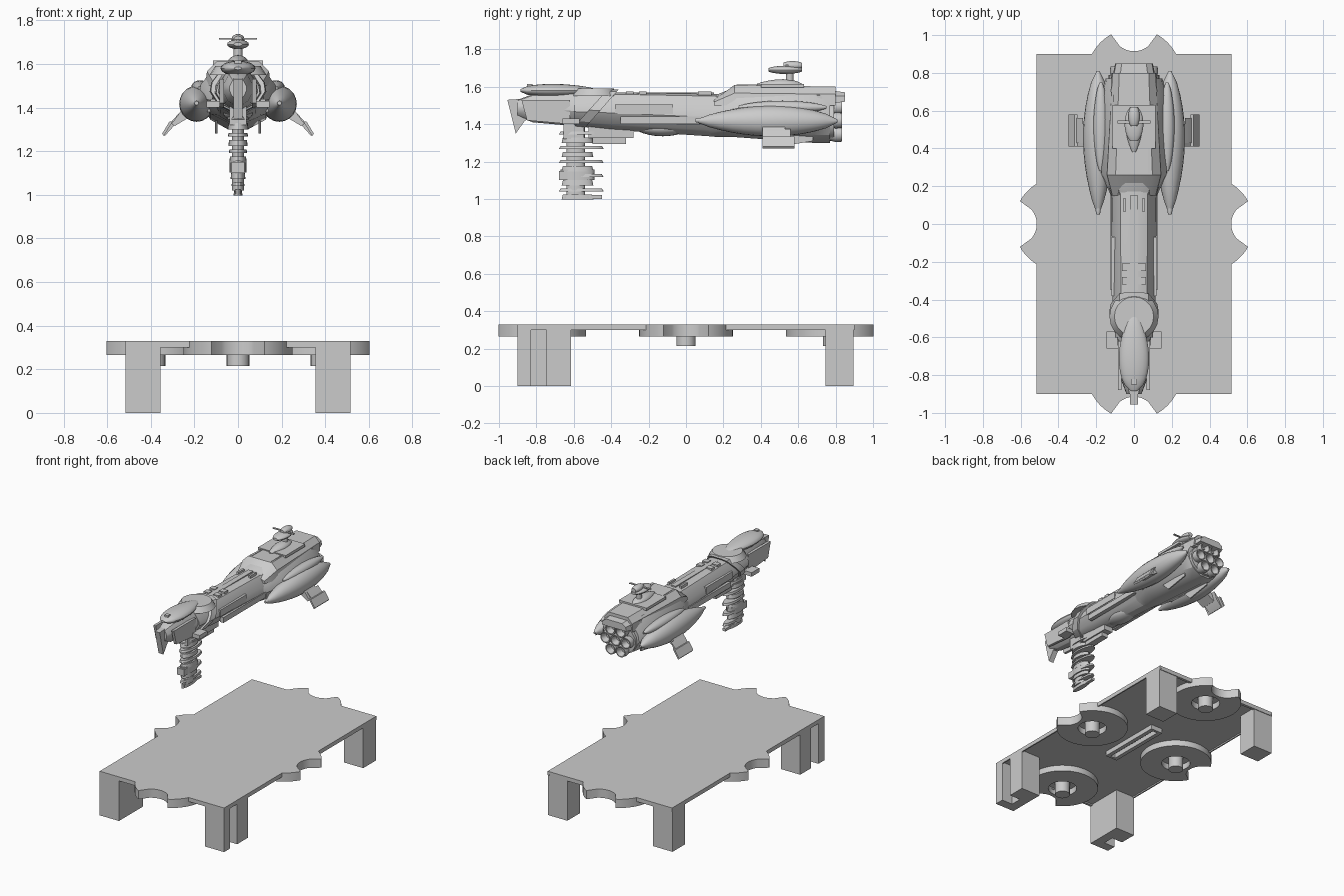
import bpy, bmesh
from math import sin, cos, pi, sqrt
from mathutils import Matrix

cube = bpy.data.objects.get("Cube")
if cube:
    bpy.data.objects.remove(cube)
made = []


def finish(name, bm, mirror=False):
    bmesh.ops.recalc_face_normals(bm, faces=bm.faces)
    mesh = bpy.data.meshes.new(name)
    bm.to_mesh(mesh)
    bm.free()
    part = bpy.data.objects.new(name, mesh)
    bpy.context.collection.objects.link(part)
    if mirror:
        part.modifiers.new("Mirror", 'MIRROR').use_mirror_merge = False
    made.append(part)


def bridge(name, rings, mirror=False, closed=False):
    """Skin a list of equal-length point rings, capping open ends."""
    bm = bmesh.new()
    loops = [[bm.verts.new(point) for point in ring] for ring in rings]
    pairs = list(zip(loops, loops[1:]))
    if closed:
        pairs.append((loops[-1], loops[0]))
    else:
        bm.faces.new(loops[0])
        bm.faces.new(loops[-1])
    for near, far in pairs:
        for i in range(len(near)):
            bm.faces.new((near[i - 1], near[i], far[i], far[i - 1]))
    finish(name, bm, mirror)


def box(name, at, size, mirror=False):
    bm = bmesh.new()
    bmesh.ops.create_cube(bm, size=1, matrix=Matrix.Translation(at) @ Matrix.Diagonal((*size, 1)))
    finish(name, bm, mirror)


def drum(name, at, width, length, depth, taper=1.0, turn=0.0):
    bm = bmesh.new()
    place = Matrix.Translation(at) @ Matrix.Rotation(turn, 4, 'X')
    bmesh.ops.create_cone(bm, cap_ends=True, segments=20, radius1=1, radius2=taper, depth=depth,
                          matrix=place @ Matrix.Diagonal((width, length, 1, 1)))
    finish(name, bm)


def side_cut(name, outline, x, thickness, mirror=False):
    """Plate with a side outline of (y, z) points."""
    bridge(name, [[(x + s * thickness / 2, y, z) for y, z in outline] for s in (-1, 1)], mirror)


def front_cut(name, outline, front, back):
    """Mirrored pair of plates with a front outline of (x, z) points."""
    bridge(name, [[(x, y, z) for x, z in outline] for y in (front, back)], True)


def loft(name, shape, stations, lean=0.0):
    """Skin a section through stations of (y, half width, bottom, top)."""
    bridge(name, [[(u * width, y + lean * v, (low + high + v * (high - low)) / 2)
                   for u, v in shape] for y, width, low, high in stations])


def spindle(name, front, back, width, height, z, x=0.0, blunt=.2, skew=1.0):
    """Rounded body along y with half width and half height at its fattest."""
    rings = []
    for i in range(13):
        t = i / 12
        size = blunt + (1 - blunt) * max(0, sin(pi * t ** skew)) ** .7
        y = front + t * (back - front)
        rings.append([(x + u * width * size, y, z + v * height * size) for u, v in ROUND])
    bridge(name, rings, mirror=x != 0)


def symmetric(half):
    return half + [(-u, v) for u, v in reversed(half)]


ROUND = [(cos(i * pi / 10), sin(i * pi / 10)) for i in range(20)]
HULL = symmetric([(.25, -1), (.7, -.7), (1, -.1), (.95, .3), (.6, .9), (.3, 1)])
DECK = symmetric([(1, -1), (.95, .2), (.65, 1)])

# Display stand: plate, rims and corner legs
box("stand_top", (0, 0, .32), (1.03, 1.8, .02))
box("stand_side_rim", (.51, 0, .31), (.01, 1.8, .02), mirror=True)
for side in (-1, 1):
    box("stand_end_rim", (0, side * .89, .31), (1, .02, .02))
box("rear_leg", (.435, .82, .16), (.16, .15, .32), mirror=True)
box("front_leg_post", (.435, -.865, .16), (.16, .07, .32), mirror=True)
box("front_leg_web", (.39, -.78, .16), (.07, .1, .32), mirror=True)
box("front_leg_flange", (.435, -.68, .16), (.16, .13, .32), mirror=True)


# Notched connector rings with hubs
def edge_radius(angle, outer=.25, notch=.12):
    inside = notch ** 2 - (outer * sin(angle)) ** 2
    if cos(angle) > 0 and inside > 0:
        return min(outer, outer * cos(angle) - sqrt(inside))
    return outer


def connector(cx, cy, turn, hole=.1, low=.265, high=.33):
    rings = []
    for i in range(112):
        angle = i * pi / 56
        c, s, edge = cos(angle + turn), sin(angle + turn), edge_radius(angle)
        rings.append([(cx + c * r, cy + s * r, z)
                      for r, z in ((hole, low), (edge, low), (edge, high), (hole, high))])
    bridge("connector_ring", rings, closed=True)
    drum("connector_hub", (cx, cy, .265), width=.052, length=.052, depth=.1)


for side in (-1, 1):
    connector(0, side * .785, side * pi / 2)
    connector(side * .385, 0, 0 if side > 0 else pi)
    box("centre_rib_end", (0, side * .24, .3), (.05, .02, .05))
box("centre_rib", (.035, 0, .3), (.03, .5, .05), mirror=True)

# Neck and main hull
loft("neck", HULL, [(-.6, .1, 1.39, 1.56), (-.4, .115, 1.37, 1.57), (.2, .12, 1.33, 1.56)])
loft("main_hull", HULL, [(.1, .11, 1.34, 1.54), (.17, .13, 1.33, 1.56), (.27, .18, 1.33, 1.6),
                         (.68, .18, 1.3, 1.59), (.77, .15, 1.3, 1.57)])
loft("dorsal_deck", DECK, [(.15, .12, 1.5, 1.53), (.26, .15, 1.5, 1.61), (.8, .12, 1.5, 1.6)])
loft("tail_canopy", DECK, [(.7, .13, 1.5, 1.59), (.85, .1, 1.52, 1.57)])
box("deck_plate", (0, .515, 1.605), (.23, .23, .02))
box("deck_rail", (.08, .45, 1.607), (.01, .36, .01), mirror=True)

# Neck panels and keel
box("neck_side_panel", (.1, -.225, 1.48), (.04, .31, .05), mirror=True)
box("neck_armour", (.11, -.1, 1.42), (.03, .5, .04), mirror=True)
box("neck_top_fin", (.05, .1, 1.56), (.015, .07, .03), mirror=True)
box("neck_spine", (0, -.1, 1.56), (.04, .5, .02))
for y in (-.3, -.23):
    box("neck_hatch", (.04, y, 1.565), (.045, .04, .02), mirror=True)
spindle("keel_pod", front=-.27, back=.02, width=.07, height=.045, z=1.38)
box("keel_block", (0, -.4, 1.36), (.07, .24, .07))
box("keel_step", (0, -.41, 1.31), (.05, .18, .03))

# Collar and head
loft("collar", HULL, [(-.51, .125, 1.385, 1.585), (-.45, .13, 1.38, 1.585)], lean=.09)
drum("crown", (0, -.49, 1.57), width=.13, length=.13, depth=.04, taper=.8)
loft("head", HULL, [(-.9, .04, 1.44, 1.53), (-.82, .07, 1.41, 1.56), (-.6, .09, 1.39, 1.57)])
spindle("head_hood", front=-.885, back=-.48, width=.08, height=.035, z=1.58, skew=.8)
box("hood_sight", (0, -.835, 1.6), (.03, .03, .03))
side_cut("beak", [(-.955, 1.53), (-.91, 1.35), (-.86, 1.42), (-.8, 1.43), (-.8, 1.54)],
         x=0, thickness=.04)
side_cut("cheek_plate", [(-.88, 1.53), (-.85, 1.42), (-.62, 1.4), (-.62, 1.53)],
         x=.075, thickness=.02, mirror=True)
box("shoulder_lug", (.11, -.615, 1.415), (.07, .09, .03), mirror=True)

# Hanging mast: a core carrying alternating wide and narrow plates that thin downward
drum("mast_core", (0, -.59, 1.2), width=.028, length=.05, depth=.36)
box("mast_mount", (0, -.6, 1.37), (.08, .11, .1))
for i in range(10):
    wide = i % 2
    z = 1.01 + i * .038
    drum("mast_plate", (0, -.58 + .02 * wide, z), width=.02 + .03 * sqrt(i / 9),
         length=.085 + .035 * wide, depth=.028 - .012 * wide, taper=.92)
drum("mast_ball", (0, -.58, 1.13), width=.038, length=.09, depth=.055)
box("mast_sensor", (0, -.64, 1.125), (.06, .08, .05))
box("mast_foot", (0, -.55, 1.01), (.025, .2, .02))

# Side pods
spindle("side_pod", front=.06, back=.81, width=.08, height=.083, z=1.417, x=.19,
        blunt=.1, skew=1.1)
spindle("pod_muzzle", front=.05, back=.15, width=.015, height=.015, z=1.42, x=.19, blunt=.6)
spindle("pod_cap", front=.28, back=.75, width=.04, height=.035, z=1.49, x=.175)
box("pod_strut", (.15, .47, 1.4), (.1, .45, .04), mirror=True)

# Swept-down wings
front_cut("wing_root", [(.2, 1.4), (.25, 1.4), (.305, 1.325), (.29, 1.315), (.2, 1.37)],
          front=.41, back=.53)
front_cut("wing_blade", [(.27, 1.375), (.31, 1.33), (.345, 1.275), (.335, 1.27), (.29, 1.32)],
          front=.43, back=.56)
front_cut("wing_tip", [(.3, 1.335), (.315, 1.335), (.348, 1.28), (.34, 1.27)],
          front=.41, back=.58)
side_cut("belly_fin", [(.44, 1.34), (.68, 1.34), (.68, 1.31), (.5, 1.28)],
         x=.1, thickness=.01, mirror=True)

# Engine cluster: one nozzle in the middle of six
drum("engine_bulkhead", (0, .76, 1.42), width=.135, length=.11, depth=.06, turn=pi / 2)
for i in range(7):
    angle, reach = i * pi / 3, .085 if i else 0
    x, z = reach * cos(angle), 1.42 + reach * sin(angle)
    lathe = ((.03, .76), (.043, .8), (.04, .835), (.033, .835), (.02, .785))
    bridge("engine_nozzle", [[(x + u * r, y, z + v * r) for u, v in ROUND] for r, y in lathe])

# Dorsal turret
spindle("turret_base", front=.38, back=.62, width=.045, height=.03, z=1.61, skew=1.2)
drum("turret_stem", (0, .555, 1.65), width=.02, length=.02, depth=.08)
spindle("turret_body", front=.44, back=.62, width=.05, height=.022, z=1.69, blunt=.4)
spindle("turret_head", front=.52, back=.62, width=.03, height=.024, z=1.713, blunt=.6)
box("turret_crossbar", (0, .54, 1.715), (.175, .015, .006))

# Smooth shading that keeps hard edges
bpy.ops.object.select_all(action='DESELECT')
for part in made:
    part.select_set(True)
bpy.context.view_layer.objects.active = made[0]
bpy.ops.object.shade_smooth_by_angle(angle=pi / 6)
